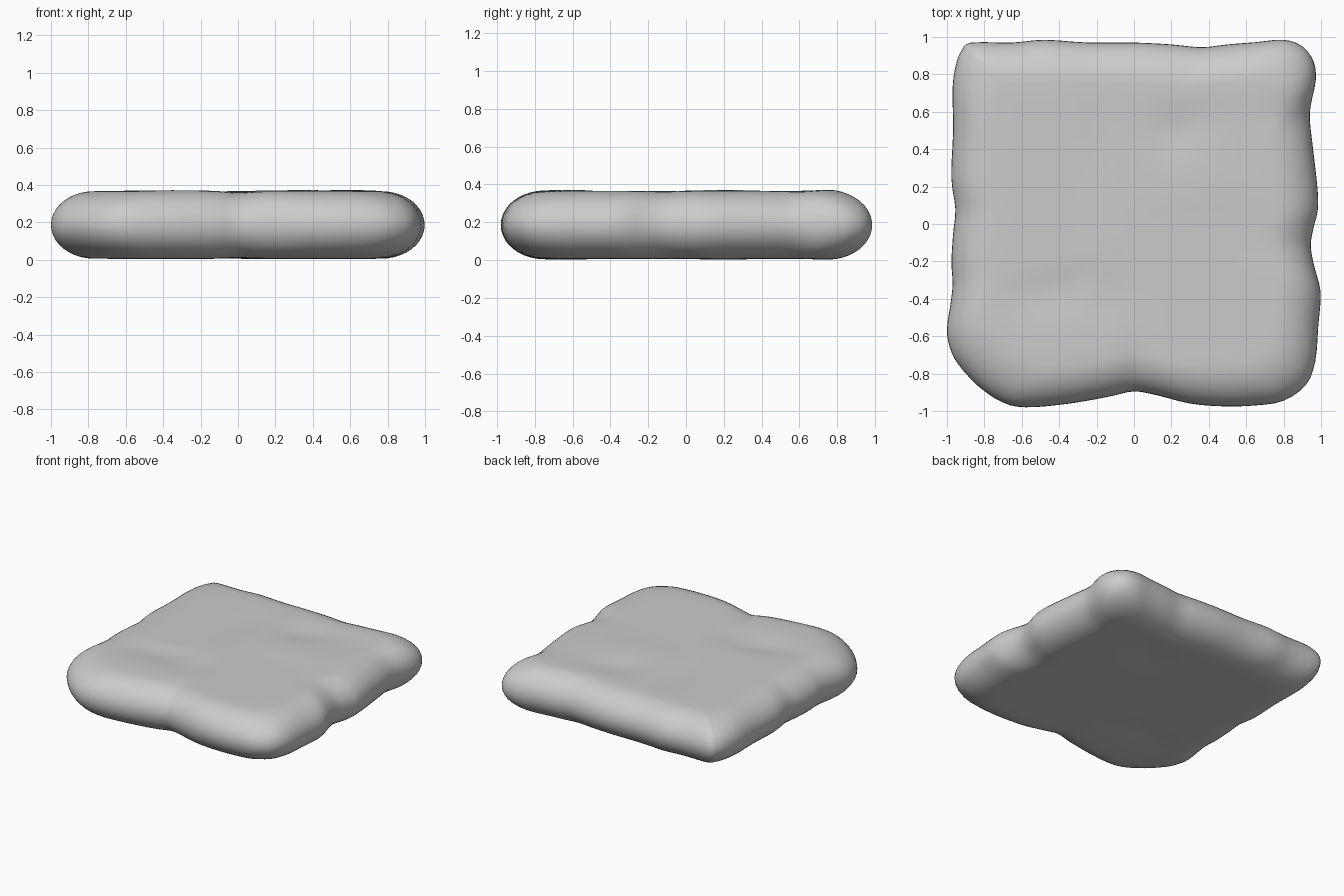
import bpy, bmesh, math
from mathutils import Vector

if "Cube" in bpy.data.objects:
    bpy.data.objects.remove(bpy.data.objects["Cube"])

# Outline seen from above, clockwise from the back left corner
OUTLINE = [
    (-.87, .97), (-.65, .97), (-.48, .985), (-.25, .97), (0, .97), (.2, .96), (.36, .945),
    (.5, .96), (.65, .972), (.8, .985), (.9, .95), (.96, .87), (.972, .77), (.948, .65),
    (.94, .56), (.96, .38), (.982, .18), (.982, .07), (.96, -.02), (.945, -.12),
    (.965, -.23), (.99, -.32), (.998, -.4), (.985, -.55), (.97, -.73), (.92, -.86),
    (.8, -.945), (.65, -.97), (.48, -.975), (.3, -.96), (.12, -.915), (0, -.895),
    (-.12, -.92), (-.25, -.945), (-.4, -.967), (-.58, -.98), (-.7, -.955), (-.83, -.87),
    (-.94, -.75), (-.985, -.66), (-1, -.56), (-.98, -.42), (-.97, -.32), (-.976, -.2),
    (-.967, -.05), (-.955, .08), (-.977, .25), (-.967, .5), (-.97, .73), (-.95, .86), (-.92, .93)]

# Shallow dents and swellings: x, y, x radius, y radius, height
BUMPS = [(.24, .5, .16, .09, -.018), (-.4, -.36, .22, .09, -.016), (-.1, -.42, .12, .15, -.008),
         (0, -.8, .09, .2, -.012), (-.35, -.62, .3, .15, .006), (.35, .2, .3, .15, .006),
         (.6, .75, .35, .1, .006), (-.2, .4, .12, .3, -.006), (.96, .6, .2, .1, -.012),
         (.95, -.12, .2, .1, -.01)]


def smooth_loop(pts, steps):
    """Closed Catmull-Rom curve through pts."""
    p = [Vector(q) for q in pts]
    out = []
    for i in range(len(p)):
        a, b, c, d = (p[(i + k) % len(p)] for k in (-1, 0, 1, 2))
        for s in range(steps):
            t = s / steps
            out.append(.5 * (2 * b + (c - a) * t + (2 * a - 5 * b + 4 * c - d) * t * t
                             + (3 * b - a - 3 * c + d) * t ** 3))
    return out


def relief(x, y):
    return sum(h * math.exp(-((x - cx) / rx) ** 2 - ((y - cy) / ry) ** 2)
               for cx, cy, rx, ry, h in BUMPS)


loop = smooth_loop(OUTLINE, 3)
n = len(loop)
ROUND, HALF, MID = .23, .18, .195

# Cross-section from top centre, round the rim, to bottom centre: (scale, height factor)
flat = [.08, .18, .28, .38, .48, .58, .68]
rim = [(1 - ROUND + ROUND * math.cos(a), math.sin(a))
       for a in (math.pi / 2 - math.pi * k / 20 for k in range(21))]
section = [(s, 1) for s in flat] + rim + [(s, -1) for s in reversed(flat)]

# Slab with rounded rim
bm = bmesh.new()


def add_vert(x, y, f):
    r = relief(x, y) * (1 if f > 0 else .5)
    return bm.verts.new((x, y, MID + f * (HALF + r)))


rings = [[add_vert(p.x * s, p.y * s, f) for p in loop] for s, f in section]
for a, b in zip(rings, rings[1:]):
    for i in range(n):
        j = (i + 1) % n
        bm.faces.new((a[i], a[j], b[j], b[i]))
for ring, f in ((rings[0], 1), (rings[-1], -1)):
    centre = add_vert(0, 0, f)
    for i in range(n):
        bm.faces.new((ring[i], ring[(i + 1) % n], centre))
bmesh.ops.recalc_face_normals(bm, faces=bm.faces)
low = min(v.co.z for v in bm.verts)
bmesh.ops.translate(bm, verts=bm.verts, vec=(0, 0, -low + .003))
for face in bm.faces:
    face.smooth = True

mesh = bpy.data.meshes.new("soft_slab")
bm.to_mesh(mesh)
bm.free()
slab = bpy.data.objects.new("soft_slab", mesh)
bpy.context.collection.objects.link(slab)

grey = bpy.data.materials.new("light grey")
grey.diffuse_color = (.6, .6, .6, 1)
grey.use_nodes = True
grey.node_tree.nodes["Principled BSDF"].inputs["Base Color"].default_value = grey.diffuse_color
mesh.materials.append(grey)
